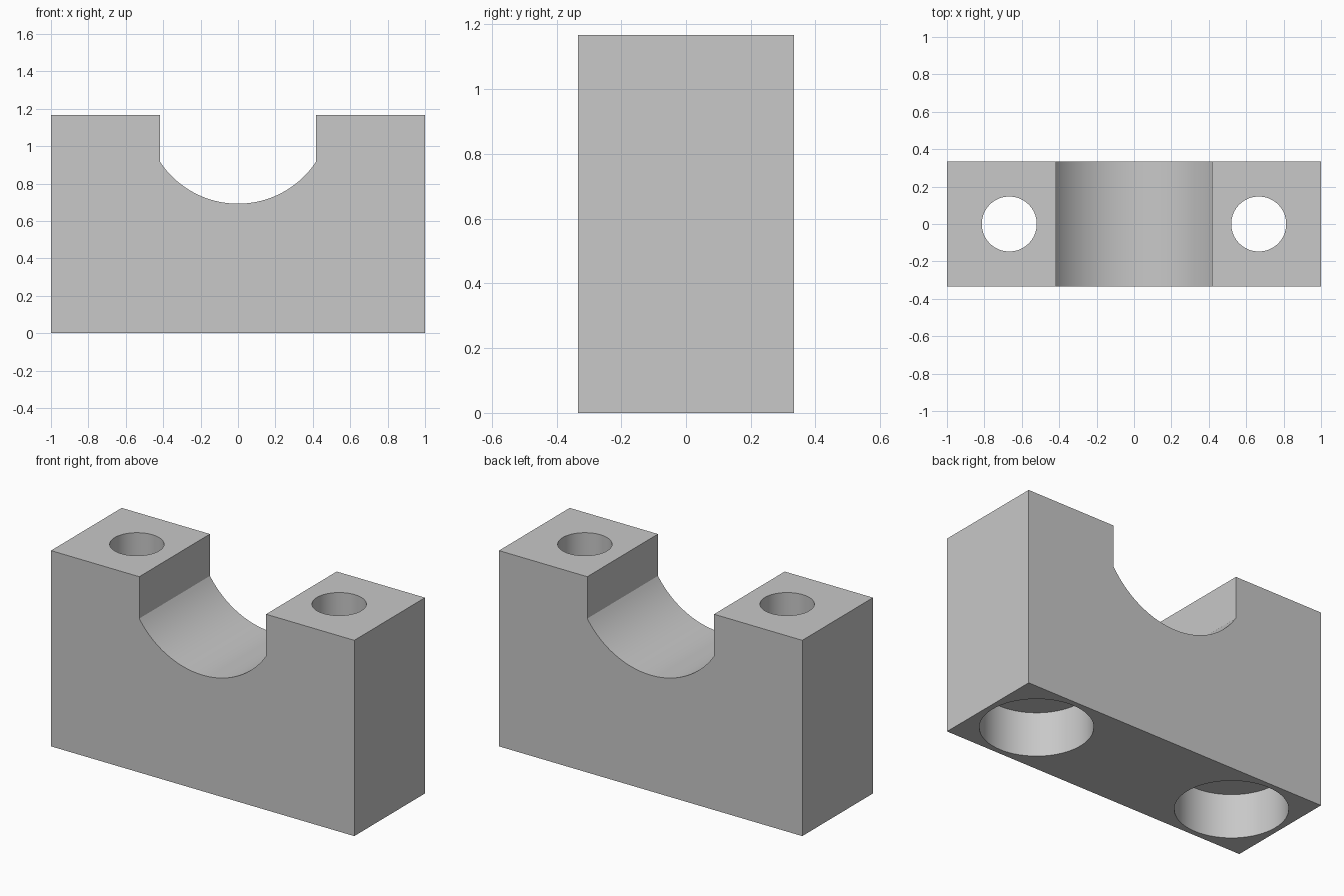
import bpy
import bmesh
import math

cube = bpy.data.objects.get("Cube")
if cube:
    bpy.data.objects.remove(cube, do_unlink=True)

HALF_DEPTH = 0.333
HEIGHT = 1.167
SLOT = 0.418          # half width of the saddle slot
ARC_R = 0.5           # saddle radius
ARC_Z = 0.692 + ARC_R
HOLE_X = 0.667

grey = bpy.data.materials.new("plain_grey")
grey.use_nodes = True
colour = (0.58, 0.58, 0.58, 1)
grey.diffuse_color = colour
grey.node_tree.nodes["Principled BSDF"].inputs["Base Color"].default_value = colour

# Block profile with the round saddle, extruded front to back
half_angle = math.asin(SLOT / ARC_R)
steps = 48
profile = [(-1, HEIGHT), (-1, 0), (1, 0), (1, HEIGHT), (SLOT, HEIGHT)]
for i in range(steps + 1):
    a = half_angle * (1 - 2 * i / steps)
    profile.append((ARC_R * math.sin(a), ARC_Z - ARC_R * math.cos(a)))
profile.append((-SLOT, HEIGHT))

bm = bmesh.new()
face = bm.faces.new([bm.verts.new((x, -HALF_DEPTH, z)) for x, z in profile])
extruded = bmesh.ops.extrude_face_region(bm, geom=[face])["geom"]
bmesh.ops.translate(bm, vec=(0, 2 * HALF_DEPTH, 0),
                    verts=[v for v in extruded if isinstance(v, bmesh.types.BMVert)])
bmesh.ops.recalc_face_normals(bm, faces=bm.faces)
mesh = bpy.data.meshes.new("saddle_block")
bm.to_mesh(mesh)
bm.free()
block = bpy.data.objects.new("saddle_block", mesh)
bpy.context.collection.objects.link(block)
mesh.materials.append(grey)

bpy.ops.object.select_all(action='DESELECT')


def drill(x, radius, bottom, top):
    """Cut a vertical round hole in the block."""
    bpy.ops.mesh.primitive_cylinder_add(vertices=64, radius=radius, depth=top - bottom,
                                        location=(x, 0, (bottom + top) / 2))
    cutter = bpy.context.object
    cutter.name = "hole_cutter"
    cutter.hide_render = True
    cutter.data.materials.append(grey)
    cut = block.modifiers.new("hole", 'BOOLEAN')
    cut.operation = 'DIFFERENCE'
    cut.solver = 'EXACT'
    cut.object = cutter
    bpy.context.view_layer.objects.active = block
    bpy.ops.object.modifier_apply(modifier=cut.name)
    bpy.data.objects.remove(cutter, do_unlink=True)


# Bolt holes, each with a wide counterbore from below
for side in (-1, 1):
    drill(side * HOLE_X, 0.3, -0.1, 0.262)
    drill(side * HOLE_X, 0.147, 0.1, HEIGHT + 0.1)

bpy.ops.object.select_all(action='DESELECT')
block.select_set(True)
bpy.context.view_layer.objects.active = block
bpy.ops.object.shade_smooth_by_angle(angle=math.radians(20))
